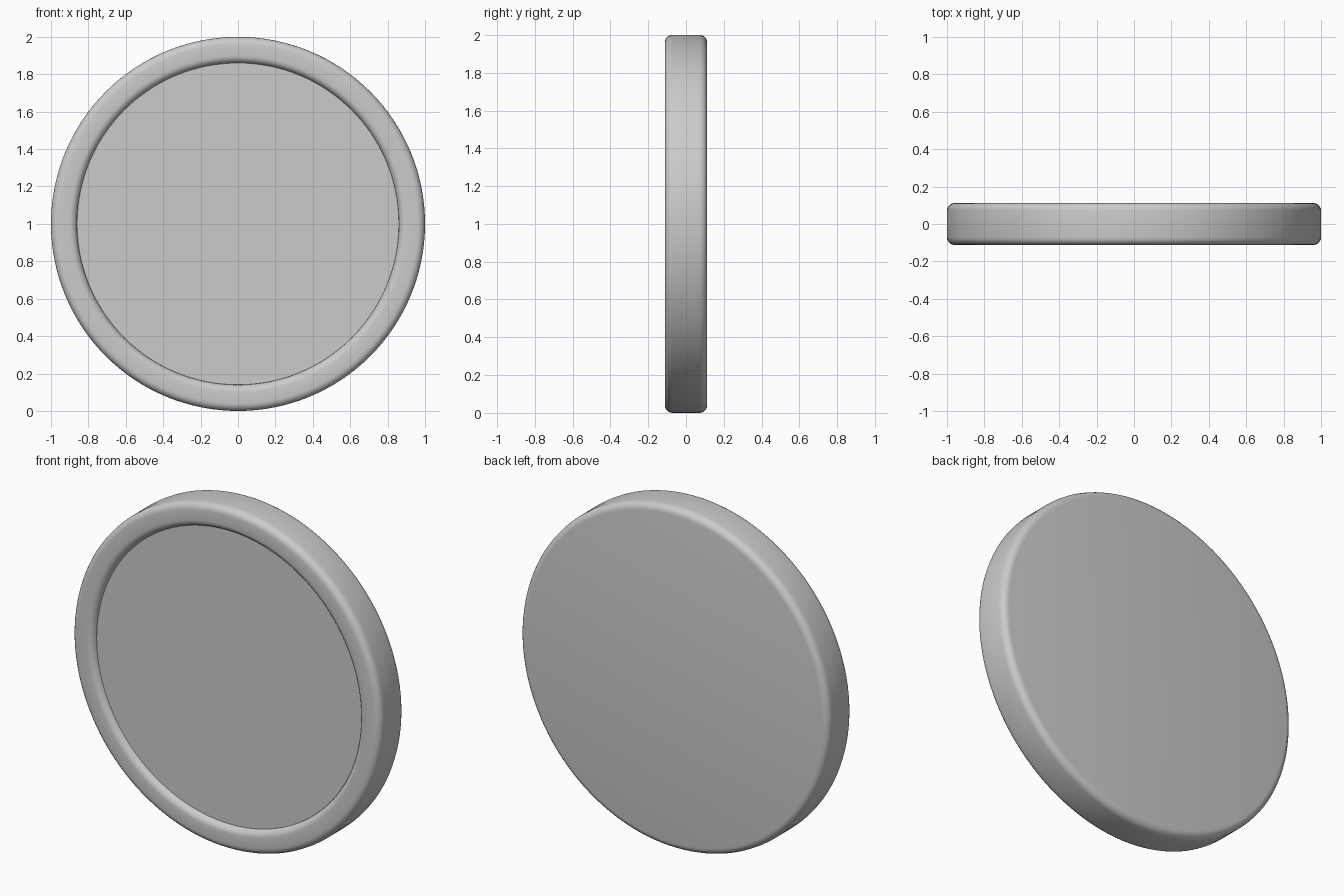
import bpy, bmesh
from math import sin, cos, pi, radians

if "Cube" in bpy.data.objects:
    bpy.data.objects.remove(bpy.data.objects["Cube"])

SEGS = 128


def arc(cx, cy, r, a0, a1, n=5):
    """Points (radius, y) along a rounded corner."""
    return [(cx + r * cos(radians(a0 + (a1 - a0) * i / n)),
             cy + r * sin(radians(a0 + (a1 - a0) * i / n))) for i in range(n + 1)]


def lathe(name, profile, cap_start=False, cap_end=False):
    """Spin a (radius, y) profile about the y axis at z = 1."""
    bm = bmesh.new()
    rings = [[bm.verts.new((r * cos(2 * pi * k / SEGS), y, 1 + r * sin(2 * pi * k / SEGS)))
              for k in range(SEGS)] for r, y in profile]
    for a, b in zip(rings, rings[1:]):
        for k in range(SEGS):
            j = (k + 1) % SEGS
            bm.faces.new((a[k], a[j], b[j], b[k]))
    if cap_start:
        bm.faces.new(rings[0])
    if cap_end:
        bm.faces.new(rings[-1][::-1])
    bmesh.ops.recalc_face_normals(bm, faces=bm.faces)
    me = bpy.data.meshes.new(name)
    bm.to_mesh(me)
    bm.free()
    ob = bpy.data.objects.new(name, me)
    bpy.context.collection.objects.link(ob)
    bpy.context.view_layer.objects.active = ob
    ob.select_set(True)
    bpy.ops.object.shade_smooth_by_angle(angle=radians(40))
    ob.select_set(False)
    return ob


# Round case: raised rounded rim, recessed front, flat back
profile = [(0.86, -0.08)]
profile += arc(0.90, -0.072, 0.04, 190, 270)
profile += arc(0.96, -0.072, 0.04, 270, 360)
profile += arc(0.96, 0.072, 0.04, 0, 90)
lathe("case", profile, cap_start=True, cap_end=True)
